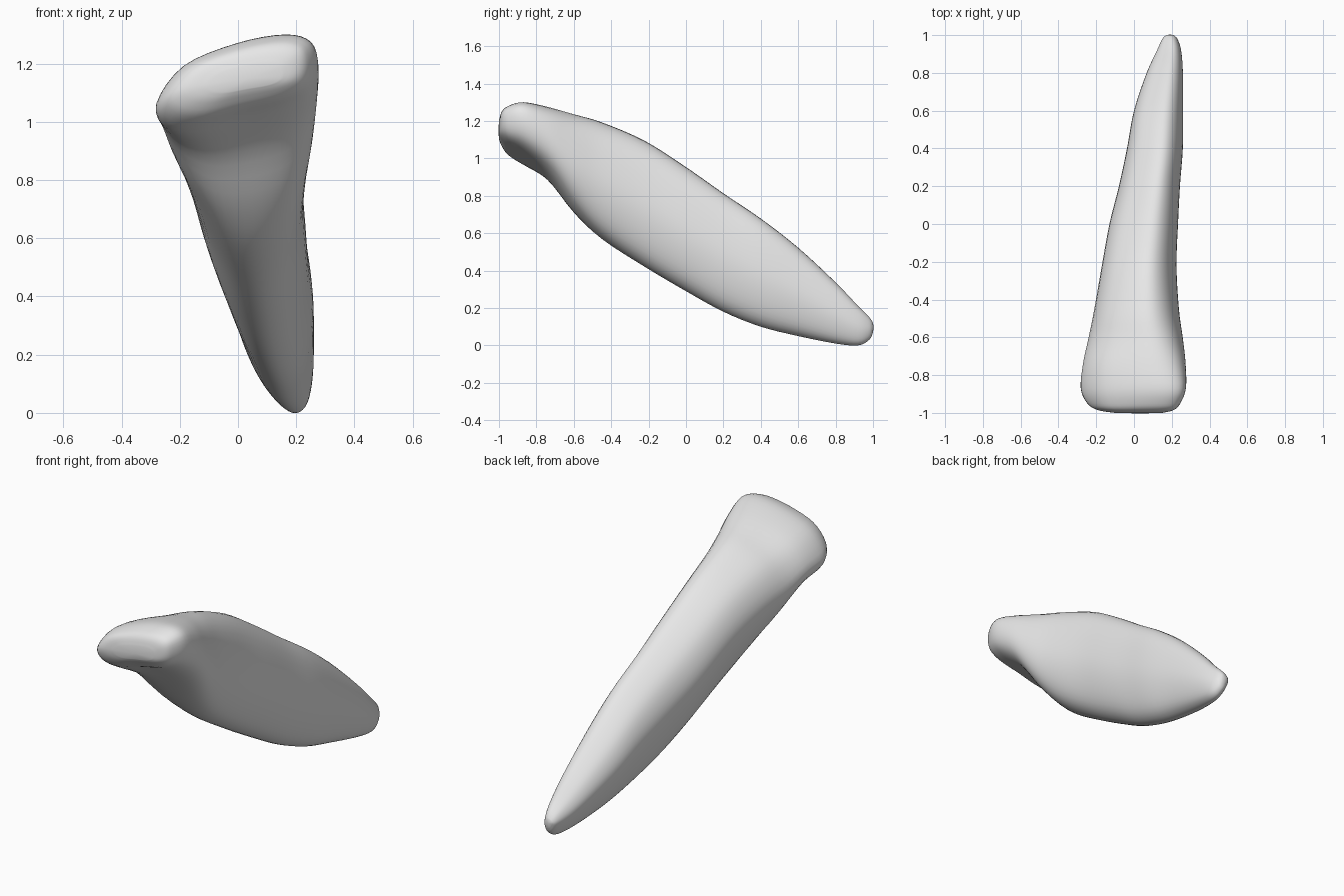
import bpy
import bmesh
from mathutils import Vector

# Remove the default cube
default_cube = bpy.data.objects.get("Cube")
if default_cube:
    bpy.data.objects.remove(default_cube, do_unlink=True)

# Stations from biting edge to root tip: y, x min, x max, z min, z max, crown blend
STATIONS = [
    (-1, -.1, .15, 1.1, 1.2, 1),
    (-.985, -.19, .21, 1.06, 1.25, 1),
    (-.95, -.245, .245, 1.01, 1.28, 1),
    (-.87, -.28, .275, .955, 1.3, .95),
    (-.74, -.27, .275, .865, 1.275, .6),
    (-.6, -.24, .26, .69, 1.235, .3),
    (-.45, -.21, .24, .56, 1.19, .1),
    (-.22, -.17, .227, .42, 1.09, 0),
    (0, -.13, .235, .29, .95, 0),
    (.2, -.08, .245, .18, .81, 0),
    (.4, -.037, .26, .1, .675, 0),
    (.6, 0, .262, .05, .52, 0),
    (.8, .067, .26, .01, .335, 0),
    (.92, .122, .25, 0, .21, 0),
    (.98, .15, .23, .03, .15, 0),
    (1, .17, .21, .07, .12, 0),
]

# Cross-sections inside a unit box, clockwise from the top ridge
CROWN = [(.8, 1), (.96, .93), (1, .7), (.96, .44), (.81, .27), (.53, .15),
         (.25, .03), (.06, .08), (0, .3), (.17, .68), (.5, .91)]
ROOT = [(.67, 1), (.88, .86), (.99, .54), (.96, .28), (.83, .08), (.6, 0),
        (.36, .08), (.13, .32), (0, .6), (.12, .83), (.39, .96)]
STEPS = 4


def smooth_path(points, closed):
    """Return points along a flowing spline through the given points."""
    count = len(points)

    def pick(index):
        return points[index % count] if closed else points[max(0, min(index, count - 1))]

    result = []
    for i in range(count if closed else count - 1):
        before, start, end, after = (pick(i + k) for k in (-1, 0, 1, 2))
        for step in range(STEPS):
            t = step / STEPS
            result.append(start + (end - before) * t / 2
                          + (before * 2 - start * 5 + end * 4 - after) * t * t / 2
                          + (start * 3 - before - end * 3 + after) * t ** 3 / 2)
    if not closed:
        result.append(points[-1].copy())
    return result


def section(y, x_min, x_max, z_min, z_max, blend):
    """Place a blended cross-section in the box of one station."""
    ring = []
    for crown, root in zip(CROWN, ROOT):
        u, v = Vector(root).lerp(Vector(crown), blend)
        ring.append(Vector((x_min + (x_max - x_min) * u, y,
                            z_min + (z_max - z_min) * v)))
    return smooth_path(ring, closed=True)


# Run a spline along the tooth through matching points of every section
sections = [section(*station) for station in STATIONS]
lengthwise = [smooth_path(list(line), closed=False) for line in zip(*sections)]

# Skin the splines into one closed body
bm = bmesh.new()
columns = [[bm.verts.new(point) for point in line] for line in lengthwise]
for i, column in enumerate(columns):
    neighbour = columns[(i + 1) % len(columns)]
    for j in range(len(column) - 1):
        bm.faces.new((column[j], column[j + 1], neighbour[j + 1], neighbour[j]))

# Round caps at the biting edge and root tip
for end, bulge in ((0, -.003), (-1, .003)):
    rim = [column[end] for column in columns]
    centre = sum((vert.co for vert in rim), Vector()) / len(rim)
    hub = bm.verts.new(centre + Vector((0, bulge, 0)))
    for i, vert in enumerate(rim):
        bm.faces.new((vert, rim[(i + 1) % len(rim)], hub))

bmesh.ops.recalc_face_normals(bm, faces=bm.faces[:])
for face in bm.faces:
    face.smooth = True
mesh = bpy.data.meshes.new("incisor_tooth")
bm.to_mesh(mesh)
bm.free()
tooth = bpy.data.objects.new("incisor_tooth", mesh)
bpy.context.collection.objects.link(tooth)

# Single pale grey material
colour = (.8, .8, .8, 1)
material = bpy.data.materials.new("pale_grey")
material.use_nodes = True
material.diffuse_color = colour
for node in material.node_tree.nodes:
    if node.type == "BSDF_PRINCIPLED":
        node.inputs["Base Color"].default_value = colour
mesh.materials.append(material)
